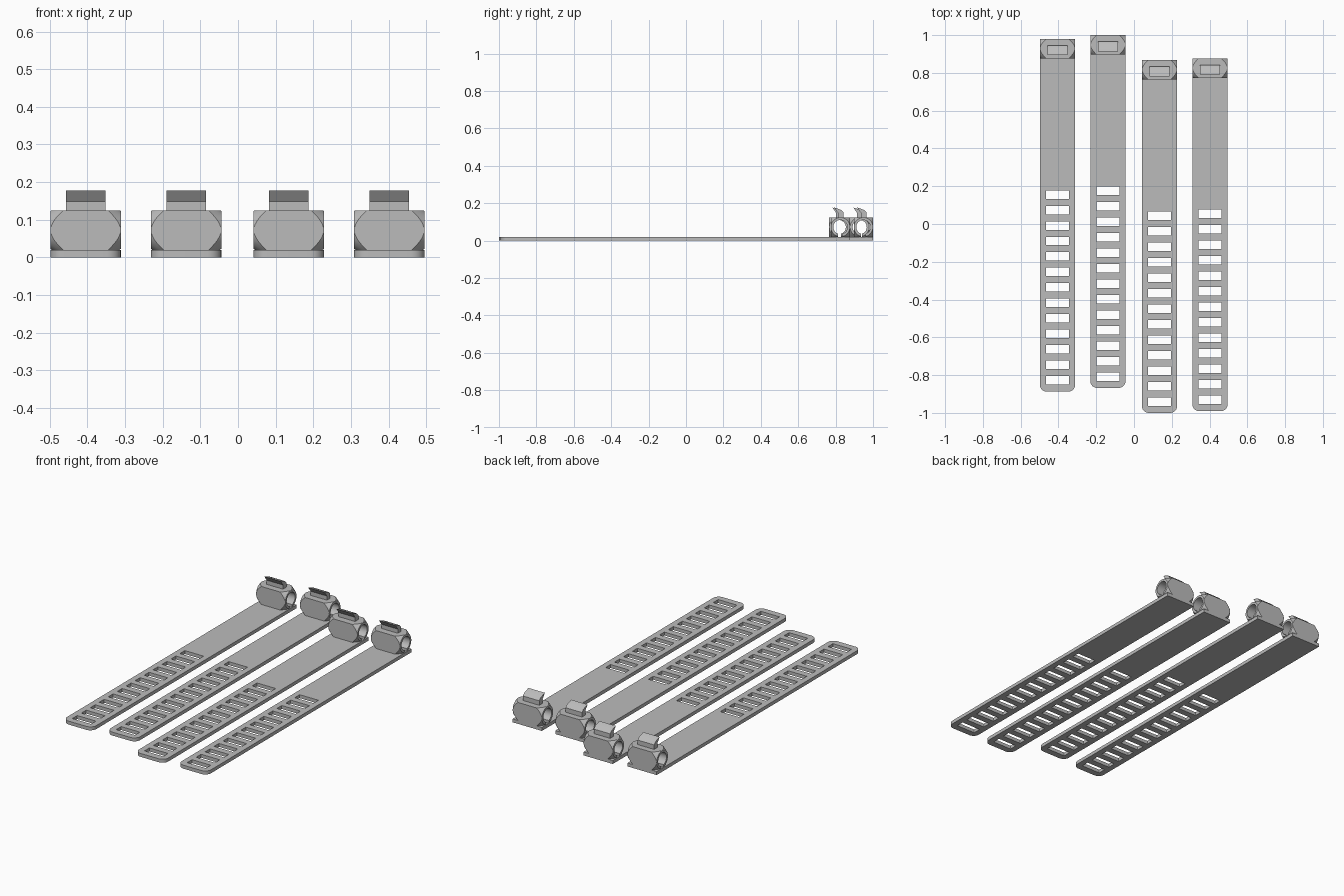
import bpy, bmesh, math

if "Cube" in bpy.data.objects:
    bpy.data.objects.remove(bpy.data.objects["Cube"])

W, LENGTH, THICK = 0.187, 1.868, 0.02      # strap width, length, thickness
HEAD_D, HEAD_TOP = 0.103, 0.124            # head depth and top height
AXIS_Y, AXIS_Z = -HEAD_D / 2, 0.072        # bore axis; y = 0 is the back end

grey = bpy.data.materials.new("grey plastic")
grey.diffuse_color = (0.5, 0.5, 0.5, 1)
grey.use_nodes = True
grey.node_tree.nodes["Principled BSDF"].inputs["Base Color"].default_value = grey.diffuse_color


def make_object(name, mesh):
    ob = bpy.data.objects.new(name, mesh)
    bpy.context.collection.objects.link(ob)
    return ob


def bm_object(name, bm):
    bmesh.ops.recalc_face_normals(bm, faces=bm.faces)
    mesh = bpy.data.meshes.new(name)
    bm.to_mesh(mesh)
    bm.free()
    return make_object(name, mesh)


def extrude_x(name, profile, half):
    """Prism along x from a (y, z) outline."""
    bm = bmesh.new()
    face = bm.faces.new([bm.verts.new((-half, y, z)) for y, z in profile])
    new = bmesh.ops.extrude_face_region(bm, geom=[face])["geom"]
    verts = [g for g in new if isinstance(g, bmesh.types.BMVert)]
    bmesh.ops.translate(bm, verts=verts, vec=(2 * half, 0, 0))
    return bm_object(name, bm)


def revolve_x(name, profile, n):
    """Closed solid round the bore axis from (x, radius) rings."""
    bm = bmesh.new()
    rings = [[bm.verts.new((x, AXIS_Y + r * math.cos(2 * math.pi * i / n),
                            AXIS_Z + r * math.sin(2 * math.pi * i / n)))
              for i in range(n)] for x, r in profile]
    for a, b in zip(rings, rings[1:]):
        for i in range(n):
            j = (i + 1) % n
            bm.faces.new((a[i], a[j], b[j], b[i]))
    bm.faces.new(rings[0])
    bm.faces.new(rings[-1])
    return bm_object(name, bm)


def baked(ob):
    """Mesh of an object with its modifiers or curve evaluated."""
    dg = bpy.context.evaluated_depsgraph_get()
    mesh = bpy.data.meshes.new_from_object(ob.evaluated_get(dg))
    mesh.materials.clear()
    mesh.materials.append(grey)
    return mesh


# Strap: flat outline with rounded tip and a ladder of slots
def add_loop(curve, pts):
    s = curve.splines.new("POLY")
    s.points.add(len(pts) - 1)
    for p, (x, y) in zip(s.points, pts):
        p.co = (x, y, 0, 1)
    s.use_cyclic_u = True


curve = bpy.data.curves.new("strap_outline", "CURVE")
curve.dimensions, curve.fill_mode, curve.extrude = "2D", "BOTH", THICK / 2
R, h = 0.037, W / 2
outline = [(h, 0), (-h, 0)]
for cx, start in ((-h + R, 180), (h - R, 270)):
    for k in range(9):
        a = math.radians(start + k * 90 / 8)
        outline.append((cx + R * math.cos(a), -LENGTH + R + R * math.sin(a)))
add_loop(curve, outline)
for i in range(13):
    y = -LENGTH + 0.06 + 0.082 * i
    add_loop(curve, [(sx * 0.06, y + sy * 0.0225)
                     for sx, sy in ((-1, -1), (-1, 1), (1, 1), (1, -1))])
strap_src = make_object("strap_source", curve)

# Head: block with conically trimmed ends, cut by a keyhole bore
head_src = extrude_x("head_source", [(-HEAD_D, THICK), (0, THICK),
                                     (0, HEAD_TOP), (-HEAD_D, HEAD_TOP)], 0.12)
trim = revolve_x("end_trim", [(-h, 0.051), (-h + 0.036, 0.075),
                              (h - 0.036, 0.075), (h, 0.051)], 64)
BORE, SLOT = 0.038, 0.012
gap = math.asin(SLOT / BORE)
keyhole = []
for k in range(33):
    a = -math.pi / 2 + gap + (2 * math.pi - 2 * gap) * k / 32
    keyhole.append((AXIS_Y + BORE * math.cos(a), AXIS_Z + BORE * math.sin(a)))
keyhole += [(AXIS_Y - SLOT, 0.01), (AXIS_Y + SLOT, 0.01)]
bore = extrude_x("bore_cutter", keyhole, 0.15)
for cutter, op in ((trim, "INTERSECT"), (bore, "DIFFERENCE")):
    m = head_src.modifiers.new(op.lower(), "BOOLEAN")
    m.operation, m.object, m.solver = op, cutter, "EXACT"

# Hook: short post with a lip leaning to the front
hook_src = extrude_x("hook_source", [(y - HEAD_D, z) for y, z in (
    (0.038, 0.118), (0.068, 0.118), (0.068, 0.15), (0.055, 0.164),
    (0.017, 0.177), (0.038, 0.148))], 0.0525)

bpy.context.view_layer.update()
parts = {"strap": baked(strap_src), "head": baked(head_src), "hook": baked(hook_src)}
for ob in (strap_src, head_src, trim, bore, hook_src):
    bpy.data.objects.remove(ob, do_unlink=True)

# Four ties laid side by side
for n, (x, y) in enumerate(((-0.405, 0.98), (-0.138, 1.0),
                            (0.135, 0.868), (0.402, 0.877)), 1):
    for part, mesh in parts.items():
        ob = make_object(f"{part}_{n}", mesh)
        ob.location = (x, y, THICK / 2 if part == "strap" else 0)

# Smooth the round surfaces, keep hard edges
bpy.ops.object.select_all(action="DESELECT")
for ob in bpy.data.objects:
    if ob.name.endswith("_1"):
        ob.select_set(True)
        bpy.context.view_layer.objects.active = ob
bpy.ops.object.shade_smooth_by_angle(angle=math.radians(30))
